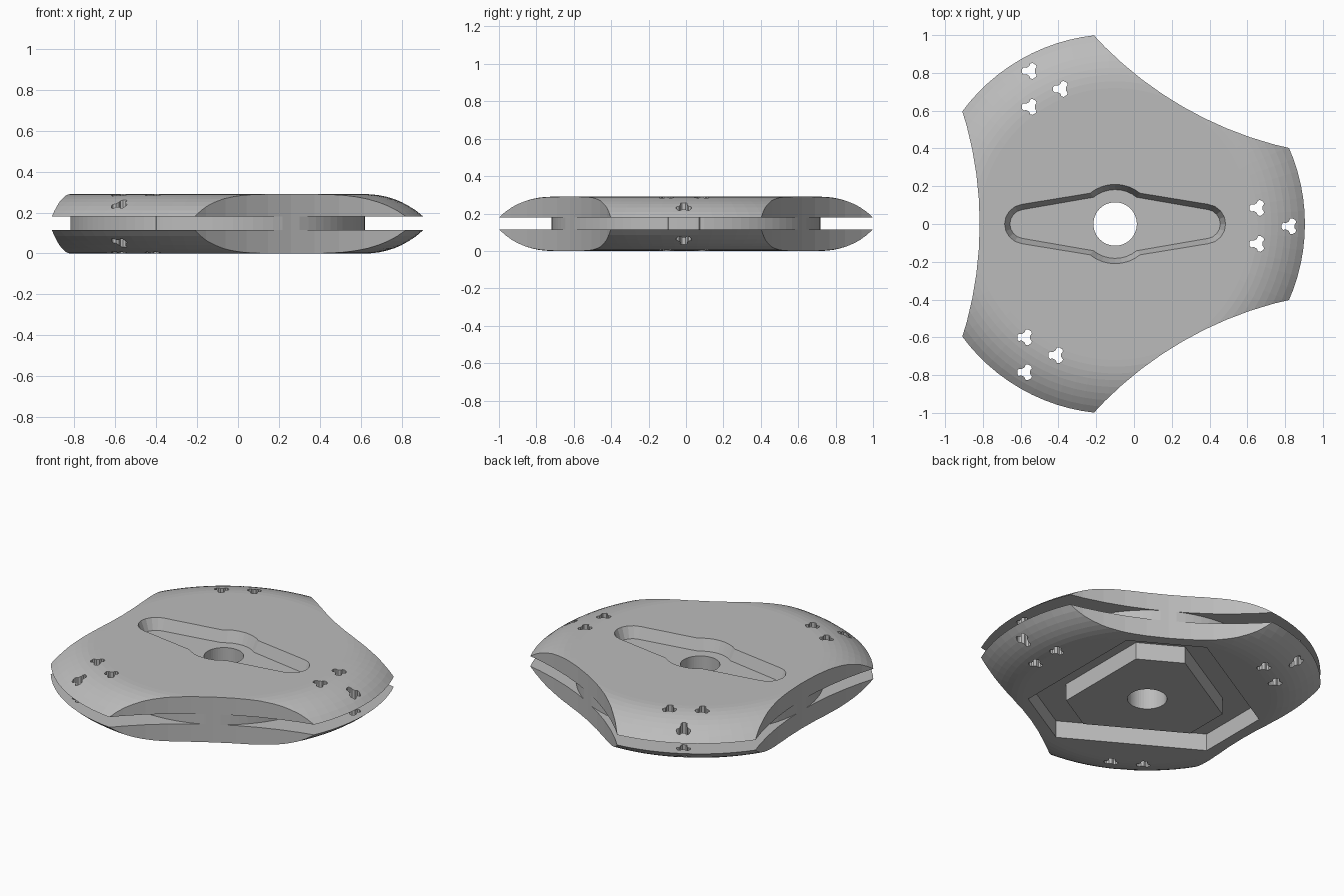
import bpy, bmesh
from math import sin, cos, radians, sqrt, pi

if "Cube" in bpy.data.objects:
    bpy.data.objects.remove(bpy.data.objects["Cube"])

CX = -0.1                      # axis of the disc
R, NECK, FLAT = 1.005, 0.72, 0.72
TOP, LIP_LO, LIP_HI = 0.29, 0.115, 0.18

grey = bpy.data.materials.new("plain grey")
grey.diffuse_color = (0.5, 0.5, 0.5, 1)
grey.use_nodes = True
grey.node_tree.nodes["Principled BSDF"].inputs["Base Color"].default_value = grey.diffuse_color


def loft(name, loops, ring=False):
    """Skin equal-length loops; capped ends, or closed into a ring."""
    bm = bmesh.new()
    rows = [[bm.verts.new(p) for p in loop] for loop in loops]
    n = len(rows[0])
    pairs = list(zip(rows, rows[1:])) + ([(rows[-1], rows[0])] if ring else [])
    for a, b in pairs:
        for i in range(n):
            j = (i + 1) % n
            bm.faces.new((a[i], a[j], b[j], b[i]))
    if not ring:
        bm.faces.new(rows[0][::-1])
        bm.faces.new(rows[-1])
    bmesh.ops.recalc_face_normals(bm, faces=bm.faces)
    me = bpy.data.meshes.new(name)
    bm.to_mesh(me)
    bm.free()
    ob = bpy.data.objects.new(name, me)
    me.materials.append(grey)
    bpy.context.collection.objects.link(ob)
    return ob


def circle(r, z, n, x=CX, y=0.0, turn=0.0):
    return [(x + r * cos(turn + 2 * pi * i / n), y + r * sin(turn + 2 * pi * i / n), z)
            for i in range(n)]


def cut(target, cutter):
    """Subtract the cutter from the target, then remove it."""
    cutter.hide_render = True
    m = target.modifiers.new("cut", 'BOOLEAN')
    m.operation, m.solver, m.object = 'DIFFERENCE', 'EXACT', cutter
    bpy.context.view_layer.objects.active = target
    bpy.ops.object.modifier_apply(modifier=m.name)
    bpy.data.objects.remove(cutter)


# Grooved disc: two domed plates joined by a neck
drop = LIP_LO
arc_r = ((R - FLAT) ** 2 + drop ** 2) / (2 * drop)
dome = []
for i in range(9):
    d = (R - FLAT) * i / 8
    dome.append((FLAT + d, arc_r - sqrt(arc_r ** 2 - d ** 2)))
profile = dome + [(NECK, LIP_LO), (NECK, LIP_HI)]
k = (TOP - LIP_HI) / drop
profile += [(r, TOP - z * k) for r, z in reversed(dome)]
body = loft("three_lobed_disc", [circle(r, z, 90) for r, z in profile])

# Three concave scallops between the lobes
for a in (60, 180, 300):
    t = radians(a)
    dist, rad = 0.717, 2.0
    cut(body, loft("scallop_cutter", [
        circle(rad, z, 96, CX + (dist + rad) * cos(t), (dist + rad) * sin(t), t)
        for z in (-0.1, 0.4)]))


# Tapered slot in the top, with a round bulge in the middle
def slot(off, z):
    pts = []
    for s in (1, -1):
        for i in range(9):
            a = radians(-82 + 164 * i / 8)
            r = 0.105 - off
            pts.append((s * (0.48 + r * cos(a)), s * r * sin(a)))
        for i in range(9):
            a = radians(51 + 78 * i / 8)
            r = 0.21 - off
            pts.append((s * r * cos(a), s * r * sin(a)))
    return [(CX + x, y, z) for x, y in pts]


cut(body, loft("slot_cutter", [slot(0.028, 0.22), slot(-0.008, 0.31)]))


# Six-sided channel in the underside, leaving a central island
def blunt_triangle(r, half, z):
    return [(CX + r * cos(radians(a + s * half)), r * sin(radians(a + s * half)), z)
            for a in (60, 180, 300) for s in (-1, 1)]


cut(body, loft("channel_cutter", [
    blunt_triangle(0.69, 20, -0.05), blunt_triangle(0.69, 20, 0.11),
    blunt_triangle(0.47, 18, 0.11), blunt_triangle(0.47, 18, -0.05)], ring=True))

# Centre hole
cut(body, loft("bore_cutter", [circle(0.115, z, 48) for z in (-0.1, 0.4)]))


# Small three-armed holes through each lobe
def three_arm(x, y, z):
    pts = []
    for a in (60, 180, 300):
        t = radians(a)
        for u, v in ((0.02, -0.017), (0.035, -0.019), (0.043, -0.01),
                     (0.043, 0.01), (0.035, 0.019), (0.02, 0.017)):
            pts.append((x + u * cos(t) - v * sin(t), y + u * sin(t) + v * cos(t), z))
    return pts


lobes = [((0.655, 0.085), (0.655, -0.105), (0.825, -0.012)),
         ((-0.55, 0.81), (-0.55, 0.62), (-0.385, 0.715)),
         ((-0.575, -0.6), (-0.575, -0.785), (-0.41, -0.695))]
for lobe in lobes:
    for x, y in lobe:
        cut(body, loft("hole_cutter", [three_arm(x, y, z) for z in (-0.1, 0.4)]))
